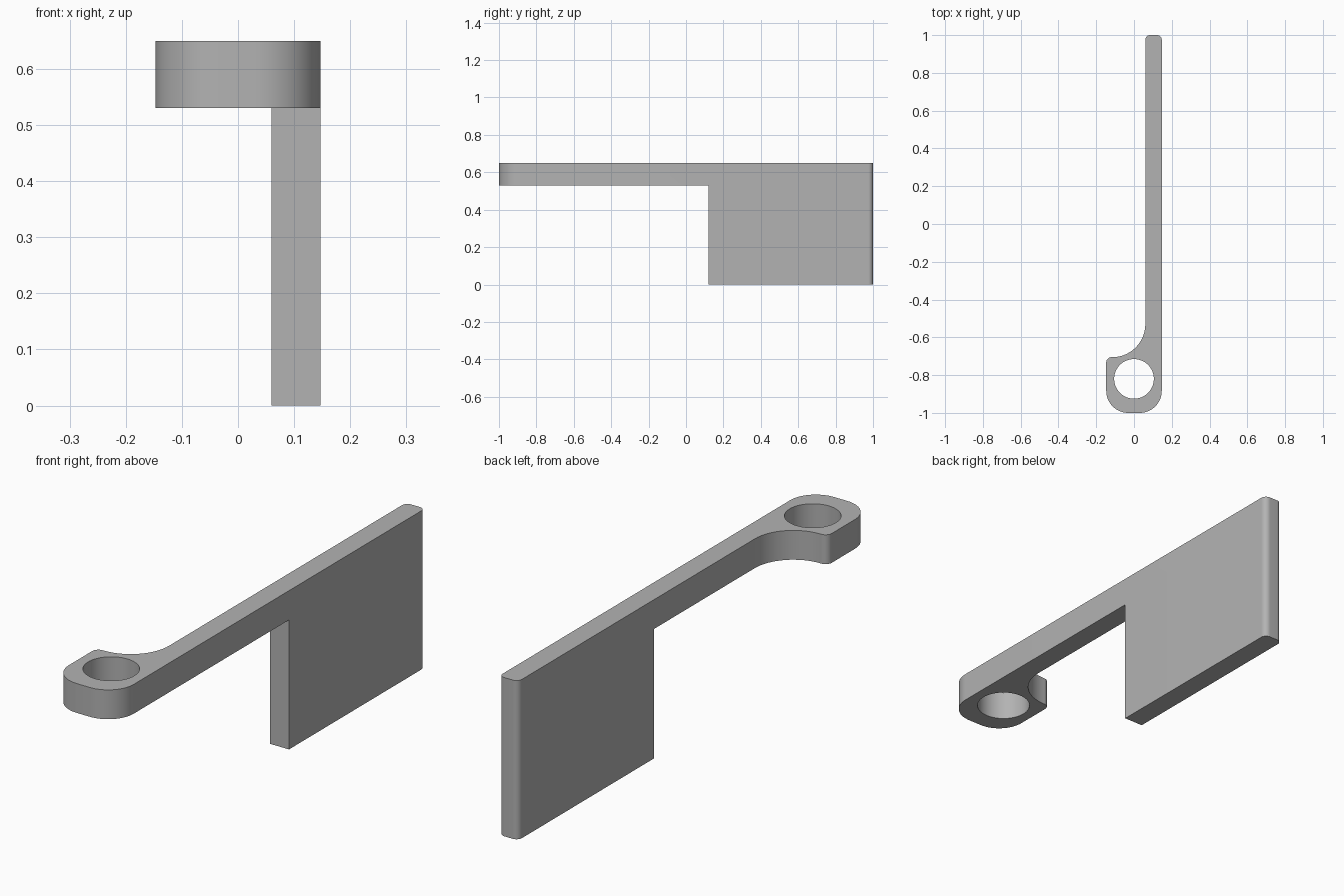
import bpy, bmesh, math
from mathutils import Vector

cube = bpy.data.objects.get("Cube")
if cube:
    bpy.data.objects.remove(cube, do_unlink=True)

grey = bpy.data.materials.new("plain grey")
grey.use_nodes = True
colour = (0.45, 0.45, 0.45, 1)
grey.diffuse_color = colour
grey.node_tree.nodes["Principled BSDF"].inputs["Base Color"].default_value = colour

HALF, TOP, ARM_BASE, INNER = 0.147, 0.65, 0.53, 0.06


def rounded(corners, steps=16):
    """Replace each (x, y, radius) right-angle corner by an arc."""
    points = []
    for i, (x, y, r) in enumerate(corners):
        c = Vector((x, y))
        a = (Vector(corners[i - 1][:2]) - c).normalized() * r
        b = (Vector(corners[(i + 1) % len(corners)][:2]) - c).normalized() * r
        for k in range(steps + 1):
            t = math.pi / 2 * k / steps
            points.append(c + a * (1 - math.sin(t)) + b * (1 - math.cos(t)))
    return points


def prism(name, points, low, high):
    bm = bmesh.new()
    face = bm.faces.new([bm.verts.new((p[0], p[1], low)) for p in points])
    new = bmesh.ops.extrude_face_region(bm, geom=[face])["geom"]
    verts = [v for v in new if isinstance(v, bmesh.types.BMVert)]
    bmesh.ops.translate(bm, vec=(0, 0, high - low), verts=verts)
    bmesh.ops.recalc_face_normals(bm, faces=bm.faces)
    mesh = bpy.data.meshes.new(name)
    bm.to_mesh(mesh)
    bm.free()
    mesh.materials.append(grey)
    obj = bpy.data.objects.new(name, mesh)
    bpy.context.collection.objects.link(obj)
    return obj


# Lever outline: eyelet end, concave fillet, long straight blade
lever = prism("lever", rounded([
    (-HALF, -1, 0.117), (HALF, -1, 0.117),
    (HALF, 1, 0.025), (INNER, 1, 0.025),
    (INNER, -0.705, 0.175), (-HALF, -0.705, 0.028),
]), 0, TOP)

# Cutters: space under the arm, and the round hole through the eyelet
under_arm = prism("under_arm_cutter",
                  [(-1, -2), (1, -2), (1, 0.12), (-1, 0.12)], -1, ARM_BASE)
hole = prism("hole_cutter",
             [(0.105 * math.cos(k * math.tau / 64), -0.82 + 0.105 * math.sin(k * math.tau / 64))
              for k in range(64)], -1, 1)

bpy.context.view_layer.objects.active = lever
lever.select_set(True)
for cutter in (under_arm, hole):
    mod = lever.modifiers.new(cutter.name, "BOOLEAN")
    mod.operation, mod.solver, mod.object = "DIFFERENCE", "EXACT", cutter
    bpy.ops.object.modifier_apply(modifier=mod.name)
    bpy.data.objects.remove(cutter, do_unlink=True)

bpy.ops.object.shade_smooth_by_angle(angle=math.radians(30))
